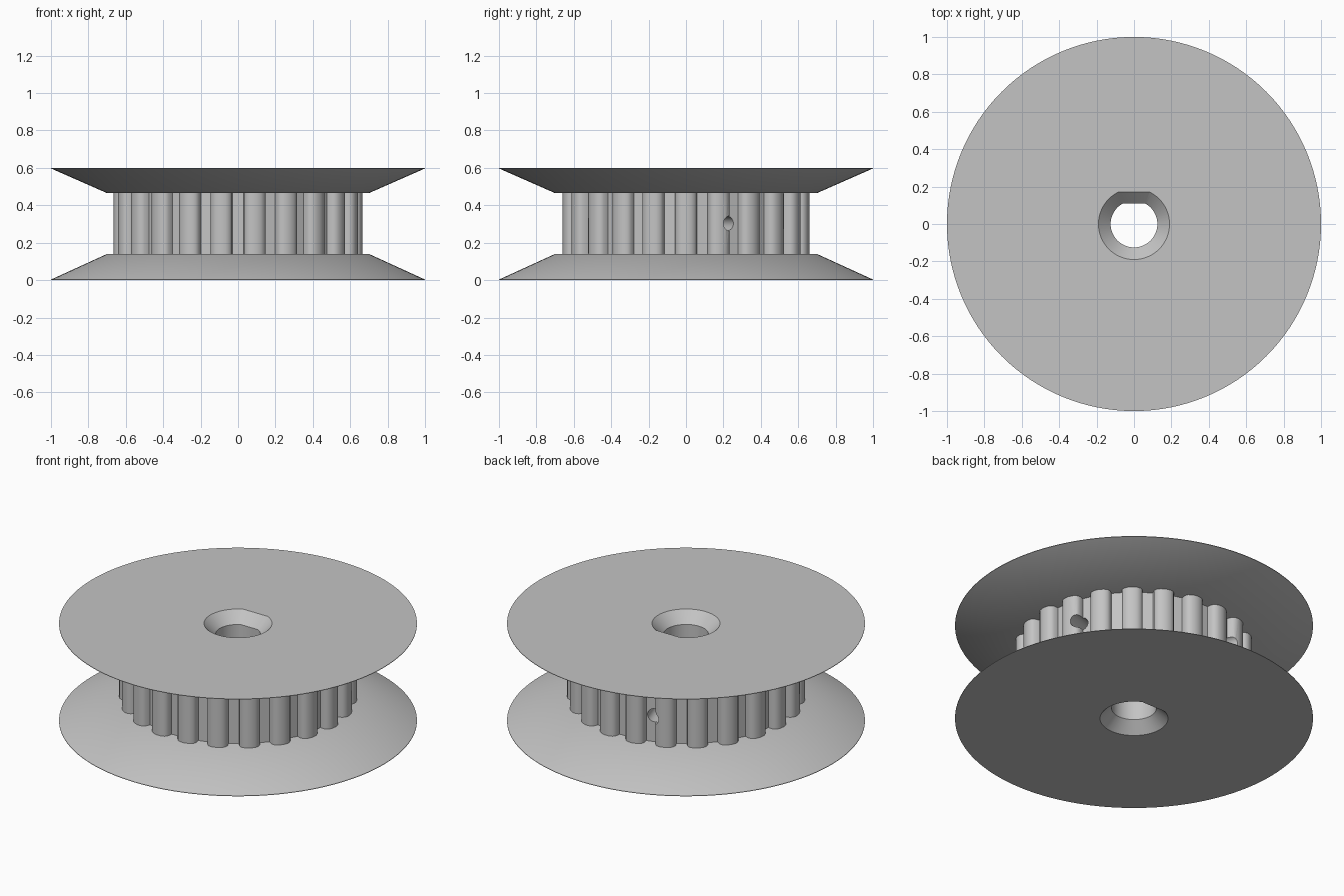
import bpy
import bmesh
from math import sin, cos, pi, radians, sqrt, asin
from mathutils import Matrix

if "Cube" in bpy.data.objects:
    bpy.data.objects.remove(bpy.data.objects["Cube"], do_unlink=True)

HEIGHT = 0.6
CORE_LOW, CORE_HIGH = 0.14, 0.465
TEETH = 22

metal = bpy.data.materials.new("plain grey metal")
metal.use_nodes = True
grey = (0.55, 0.55, 0.55, 1)
metal.diffuse_color = grey
metal.node_tree.nodes["Principled BSDF"].inputs["Base Color"].default_value = grey


def loft(name, sections):
    """Closed solid through (outline, z) sections with equal point counts."""
    bm = bmesh.new()
    rings = [[bm.verts.new((x, y, z)) for x, y in pts] for pts, z in sections]
    n = len(rings[0])
    for a, b in zip(rings, rings[1:]):
        for i in range(n):
            j = (i + 1) % n
            bm.faces.new((a[i], a[j], b[j], b[i]))
    bm.faces.new(rings[0][::-1])
    bm.faces.new(rings[-1])
    bmesh.ops.recalc_face_normals(bm, faces=bm.faces)
    mesh = bpy.data.meshes.new(name)
    bm.to_mesh(mesh)
    bm.free()
    obj = bpy.data.objects.new(name, mesh)
    bpy.context.collection.objects.link(obj)
    mesh.materials.append(metal)
    return obj


def circle(r, n=128):
    return [(r * cos(2 * pi * i / n), r * sin(2 * pi * i / n)) for i in range(n)]


def d_outline(r, flat, n=64):
    """Circle with its +y side cut straight at y = flat."""
    start = pi - asin(flat / r)
    sweep = pi + 2 * asin(flat / r)
    return [(r * cos(start + sweep * i / n), r * sin(start + sweep * i / n))
            for i in range(n + 1)]


def gear_outline():
    """Round-tipped teeth separated by narrow grooves."""
    tooth = [(0.605, -5.4), (0.635, -5.2), (0.652, -4.2), (0.662, -2.4), (0.666, 0),
             (0.662, 2.4), (0.652, 4.2), (0.635, 5.2), (0.605, 5.4)]
    pts = []
    for k in range(TEETH):
        for r, deg in tooth:
            a = 2 * pi * k / TEETH + radians(deg)
            pts.append((r * cos(a), r * sin(a)))
    return pts


def cut(obj, cutter):
    mod = obj.modifiers.new("cut", 'BOOLEAN')
    mod.operation = 'DIFFERENCE'
    mod.solver = 'EXACT'
    mod.object = cutter
    bpy.ops.object.select_all(action='DESELECT')
    bpy.context.view_layer.objects.active = obj
    obj.select_set(True)
    bpy.ops.object.modifier_apply(modifier=mod.name)


# Conical flanges and toothed core
lower = loft("lower_flange", [(circle(1), 0), (circle(1), 0.003), (circle(0.7), CORE_LOW)])
upper = loft("upper_flange", [(circle(0.7), CORE_HIGH), (circle(1), HEIGHT - 0.003),
                              (circle(1), HEIGHT)])
core = loft("toothed_core", [(gear_outline(), CORE_LOW), (gear_outline(), CORE_HIGH)])

# D-shaped bore with a chamfered mouth at both ends
mouth, bore = d_outline(0.2, 0.18), d_outline(0.125, 0.11)
bore_cutter = loft("bore_cutter", [(mouth, -0.01), (bore, 0.065),
                                   (bore, HEIGHT - 0.065), (mouth, HEIGHT + 0.01)])
for part in (lower, upper, core):
    cut(part, bore_cutter)

# Two radial set screw holes
cutters = [bore_cutter]
for angle in (21, 108):
    screw = loft("screw_cutter", [(circle(0.04, 32), 0.06), (circle(0.04, 32), 0.8)])
    screw.data.transform(Matrix.Translation((0, 0, 0.303))
                         @ Matrix.Rotation(radians(angle), 4, 'Z')
                         @ Matrix.Rotation(pi / 2, 4, 'Y'))
    cut(core, screw)
    cutters.append(screw)
for c in cutters:
    bpy.data.objects.remove(c, do_unlink=True)

# Smooth curved walls, crisp edges
for part in (lower, upper, core):
    bpy.ops.object.select_all(action='DESELECT')
    bpy.context.view_layer.objects.active = part
    part.select_set(True)
    bpy.ops.object.shade_smooth_by_angle(angle=radians(35))
